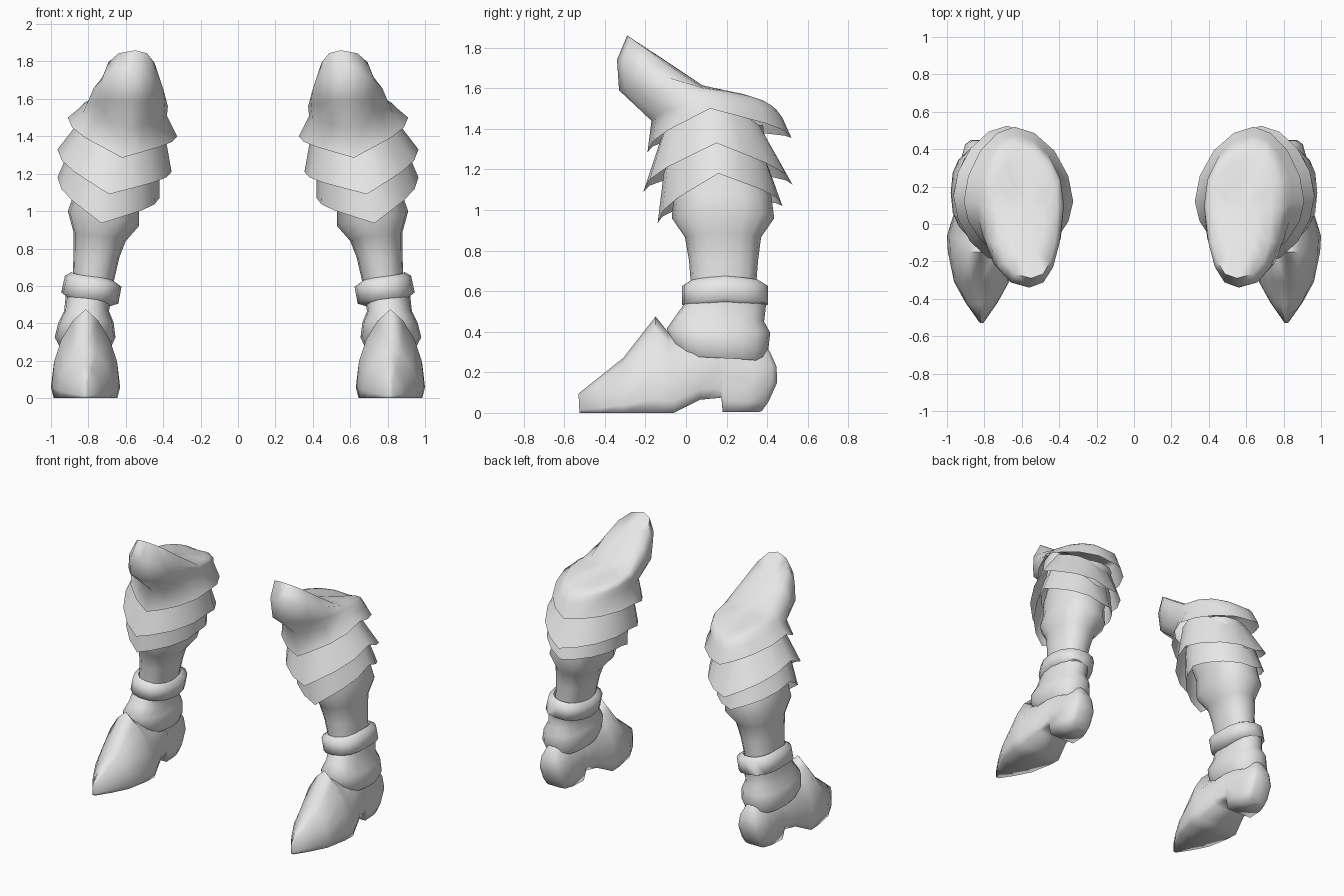
import bpy, bmesh, math

if "Cube" in bpy.data.objects:
    bpy.data.objects.remove(bpy.data.objects["Cube"])

grey = bpy.data.materials.new("plain_grey")
grey.diffuse_color = (0.8, 0.8, 0.8, 1)
grey.use_nodes = True
grey.node_tree.nodes["Principled BSDF"].inputs["Base Color"].default_value = grey.diffuse_color


def ring(front, outer, back, inner, p=0.85, front_pow=1.0, n=16):
    """Closed loop through four compass points, each (x, y, z).
    p sets the fullness, front_pow rounds the height of the front half."""
    pts = []
    for i in range(n):
        a = 2 * math.pi * i / n
        s, c = math.sin(a), math.cos(a)
        ax = front if c >= 0 else back
        sd = outer if s >= 0 else inner
        if abs(c) < 1e-6:
            pts.append(sd)
            continue
        fs, fc = abs(s) ** p, abs(c) ** p
        t = math.atan2(abs(s), abs(c)) / (math.pi / 2)
        if c > 0:
            t **= front_pow
        mid = (front[0] + back[0]) / 2
        x0 = mid + (ax[0] - mid) * fc
        pts.append((x0 + (sd[0] - x0) * fs,
                    sd[1] + (ax[1] - sd[1]) * fc,
                    ax[2] + (sd[2] - ax[2]) * t))
    return pts


def oval(x0, x1, y0, y1, z, tx=0.0, ty=0.0):
    """Oval loop; tx raises the outer side, ty raises the front."""
    xm, ym = (x0 + x1) / 2, (y0 + y1) / 2
    return ring((xm, y0, z + ty), (x1, ym, z + tx),
                (xm, y1, z - ty), (x0, ym, z - tx))


def loft(name, loops, capped=False, tip=None, wrap=False, angle=70):
    """Skin a list of equal loops and mirror it to the other leg."""
    bm = bmesh.new()
    rows = [[bm.verts.new(p) for p in loop] for loop in loops]
    n = len(rows[0])
    pairs = list(zip(rows, rows[1:]))
    if wrap:
        pairs.append((rows[-1], rows[0]))
    for a, b in pairs:
        for i in range(n):
            j = (i + 1) % n
            bm.faces.new((a[i], a[j], b[j], b[i]))
    if capped:  # strips across a symmetric section with an odd point count
        for r in (rows[0], rows[-1]):
            h = n // 2
            for i in range(h - 1):
                bm.faces.new((r[i], r[i + 1], r[n - 2 - i], r[n - 1 - i]))
            bm.faces.new((r[h - 1], r[h], r[h + 1]))
    if tip:
        t = bm.verts.new(tip)
        for i in range(n):
            bm.faces.new((rows[-1][i], rows[-1][(i + 1) % n], t))
    bmesh.ops.recalc_face_normals(bm, faces=bm.faces)
    me = bpy.data.meshes.new(name)
    bm.to_mesh(me)
    bm.free()
    me.materials.append(grey)
    ob = bpy.data.objects.new(name, me)
    bpy.context.collection.objects.link(ob)
    bpy.ops.object.select_all(action='DESELECT')
    ob.select_set(True)
    bpy.context.view_layer.objects.active = ob
    bpy.ops.object.shade_smooth_by_angle(angle=math.radians(angle))
    mod = ob.modifiers.new("other_leg", 'MIRROR')
    mod.use_mirror_merge = False
    return ob


# Knee guard: flared rim, neck, forward horn and closed top
loft("knee_guard", [
    ring((.62, -.19, 1.285), (.91, .12, 1.50), (.64, .52, 1.355), (.325, .12, 1.40), 1.12),
    ring((.58, -.17, 1.44), (.85, .12, 1.55), (.64, .475, 1.455), (.38, .12, 1.51), 1.05),
    ring((.57, -.33, 1.59), (.82, .10, 1.58), (.64, .445, 1.495), (.375, .10, 1.56), .95),
    ring((.56, -.34, 1.74), (.785, .09, 1.60), (.64, .40, 1.52), (.385, .09, 1.585), .85, 1.8),
    ring((.55, -.29, 1.86), (.735, .08, 1.605), (.63, .34, 1.54), (.41, .08, 1.595), .8, 2),
    ring((.56, -.16, 1.775), (.66, .08, 1.61), (.62, .22, 1.57), (.48, .08, 1.605), .8, 2),
], tip=(.58, .08, 1.615), angle=85)

# Overlapping thigh bands with pointed front and back
loft("upper_band", [
    ring((.66, -.12, 1.36), (.81, .13, 1.53), (.66, .38, 1.38), (.40, .13, 1.46), 1),
    ring((.69, -.21, 1.09), (.965, .15, 1.33), (.68, .525, 1.125), (.355, .14, 1.21), 1.12),
])
loft("lower_band", [
    ring((.70, -.11, 1.18), (.88, .15, 1.38), (.69, .41, 1.20), (.42, .14, 1.29), 1),
    ring((.73, -.14, .935), (.965, .16, 1.18), (.70, .475, 1.02), (.42, .15, 1.07), 1.12),
])

# Leg tube, with a calf bulge
loft("leg", [
    oval(.43, .80, -.08, .38, 1.42),
    oval(.47, .87, -.075, .40, 1.2),
    oval(.53, .885, -.06, .42, 1.07),
    oval(.53, .91, -.07, .435, .96, .04),
    oval(.60, .88, -.005, .37, .865, .025),
    oval(.635, .88, .015, .355, .75),
    oval(.665, .885, .025, .345, .62),
    oval(.70, .89, .03, .34, .49),
])

# Tilted ankle cuff
loft("ankle_cuff", [
    oval(.69, .91, .03, .35, .515, .025),
    oval(.64, .945, -.02, .405, .535, .03),
    oval(.623, .925, -.02, .405, .625, .03),
    oval(.665, .89, .02, .365, .65, .025),
], wrap=True)

# Ankle guard folded over the foot
loft("ankle_guard", [
    oval(.68, .92, -.01, .395, .535, .02),
    oval(.69, .93, -.05, .385, .465, 0, .015),
    oval(.665, .96, -.095, .415, .405, 0, .01),
    oval(.655, .98, -.07, .405, .325, 0, .02),
    oval(.68, .95, -.04, .385, .27, 0, .02),
], angle=85)

# Foot: cross-sections from pointed toe to narrow rounded heel
half = [(.92, 0), (1, .14), (.93, .42), (.72, .66), (.38, .87)]
section = half + [(0, 1)] + [(-u, v) for u, v in reversed(half)]
stations = [  # bottom y, top y, bottom z, top z, half width, bulge, bottom taper
    (-.525, -.53, 0, .095, .012, 0, 0),
    (-.42, -.43, 0, .175, .085, 0, 0),
    (-.31, -.31, 0, .27, .147, 0, 0),
    (-.15, -.15, 0, .475, .18, 0, 0),
    (-.06, -.09, 0, .40, .185, 0, 0),
    (.07, .03, .065, .42, .167, 0, .15),
    (.175, .15, .075, .41, .155, 0, .25),
    (.18, .20, .005, .40, .155, 0, .28),
    (.30, .31, .005, .38, .148, .03, .3),
    (.36, .375, .005, .35, .115, .06, .3),
    (.375, .39, .01, .34, .075, .07, .3),
]
loft("foot", [
    [(.815 + u * w * (1 - k * (1 - v)),
      yb + (yt - yb) * v + b * math.sin(math.pi * v),
      zb + (zt - zb) * v) for u, v in section]
    for yb, yt, zb, zt, w, b, k in stations
], capped=True, angle=80)
